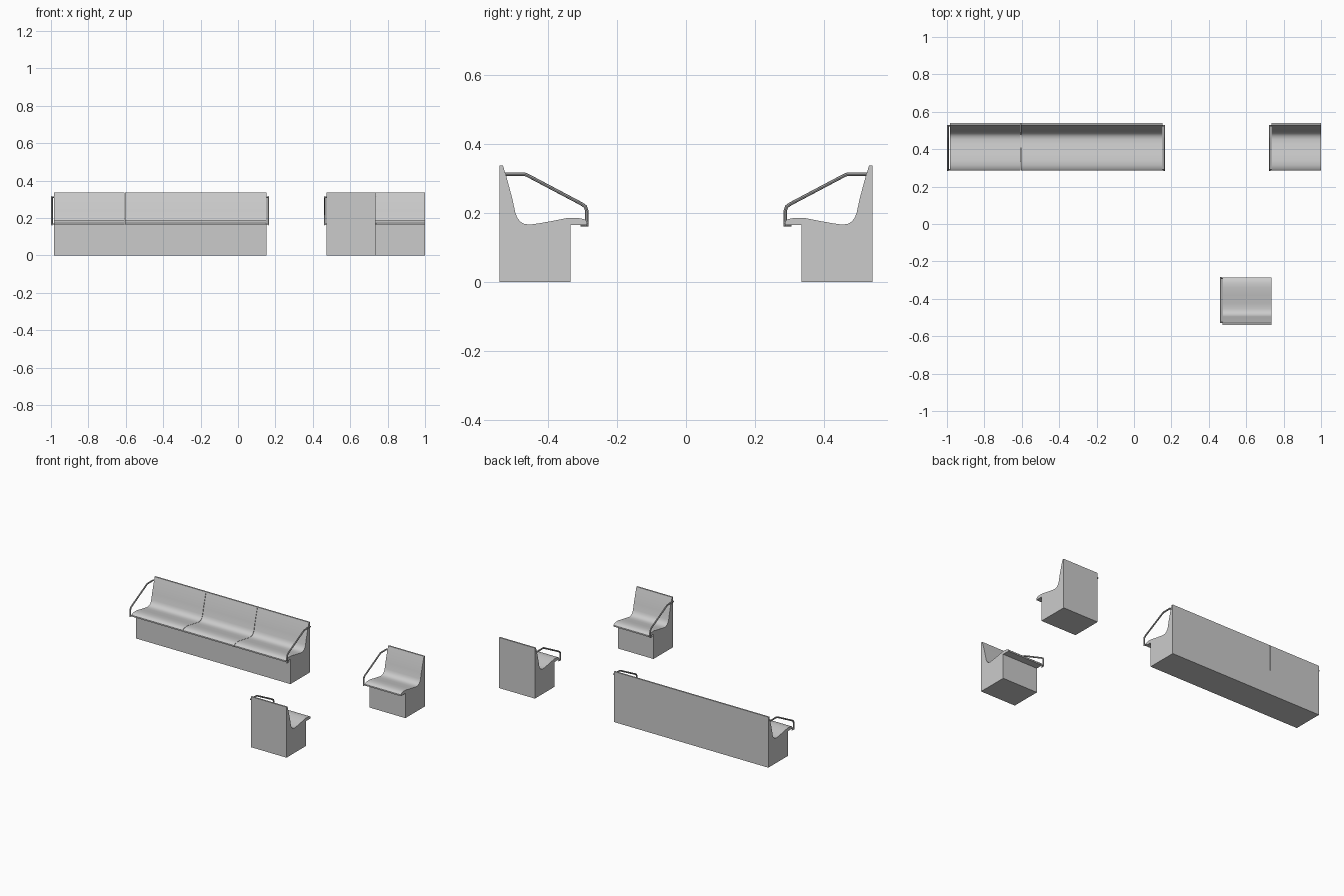
import bpy, bmesh
from mathutils import Vector

old = bpy.data.objects.get("Cube")
if old:
    bpy.data.objects.remove(old, do_unlink=True)


def material(name, value):
    m = bpy.data.materials.new(name)
    m.use_nodes = True
    colour = (value, value, value, 1)
    m.diffuse_color = colour
    m.node_tree.nodes["Principled BSDF"].inputs["Base Color"].default_value = colour
    return m


GREY = material("light grey", 0.6)
METAL = material("rail grey", 0.45)

# Seat shell section as (depth, height): depth runs from the back towards the sitter
CURVE = [(0.53, 0.337), (0.52, 0.305), (0.511, 0.272), (0.502, 0.238), (0.494, 0.2),
         (0.489, 0.187), (0.481, 0.176), (0.47, 0.169), (0.453, 0.166), (0.425, 0.17),
         (0.38, 0.178), (0.34, 0.186), (0.315, 0.186), (0.295, 0.182), (0.286, 0.174)]
SHELL = [(0.54, 0.165), (0.54, 0.337)] + CURVE + [(0.286, 0.165)]
BASE = [(0.54, 0), (0.54, 0.165), (0.335, 0.165), (0.335, 0)]
RAIL = [(0.53, 0.312), (0.467, 0.312), (0.459, 0.309), (0.302, 0.226),
        (0.291, 0.218), (0.287, 0.205), (0.287, 0.164)]


def extrude(name, section, x0, x1, facing):
    """Sweep a side section along x; facing = 1 looks to the front, -1 to the rear."""
    bm = bmesh.new()
    face = bm.faces.new([bm.verts.new((x0, y * facing, z)) for y, z in section])
    swept = bmesh.ops.extrude_face_region(bm, geom=[face])["geom"]
    moved = [v for v in swept if isinstance(v, bmesh.types.BMVert)]
    bmesh.ops.translate(bm, verts=moved, vec=(x1 - x0, 0, 0))
    bmesh.ops.recalc_face_normals(bm, faces=bm.faces)
    mesh = bpy.data.meshes.new(name)
    bm.to_mesh(mesh)
    bm.free()
    mesh.materials.append(GREY)
    obj = bpy.data.objects.new(name, mesh)
    bpy.context.collection.objects.link(obj)
    smooth(obj)


def smooth(obj):
    bpy.ops.object.select_all(action="DESELECT")
    obj.select_set(True)
    bpy.context.view_layer.objects.active = obj
    bpy.ops.object.shade_smooth_by_angle(angle=0.6)


def tube(name, points, radius):
    """Round bar through the given points, turned into a mesh."""
    curve = bpy.data.curves.new(name, "CURVE")
    curve.dimensions = "3D"
    curve.bevel_depth = radius
    curve.bevel_resolution = 2
    curve.use_fill_caps = True
    line = curve.splines.new("POLY")
    line.points.add(len(points) - 1)
    for p, co in zip(line.points, points):
        p.co = (*co, 1)
    curve.materials.append(METAL)
    obj = bpy.data.objects.new(name, curve)
    bpy.context.collection.objects.link(obj)
    bpy.ops.object.select_all(action="DESELECT")
    obj.select_set(True)
    bpy.context.view_layer.objects.active = obj
    bpy.ops.object.convert(target="MESH")
    smooth(bpy.context.object)


def armrest(name, edge, side, facing):
    """Bent rail just outside a seat end, with pins into the seat."""
    x = edge + side * 0.01
    tube(name + "_rail", [(x, y * facing, z) for y, z in RAIL], 0.005)
    for part, (y, z) in (("upper_pin", (0.526, 0.312)), ("lower_pin", (0.289, 0.168))):
        tube(name + "_" + part, [(x, y * facing, z), (edge - side * 0.006, y * facing, z)], 0.004)
    # Foot flange under the front lip
    foot = [(x, 0.283 * facing, 0.164), (x, 0.305 * facing, 0.164)]
    tube(name + "_foot", foot, 0.0035)


def seating(name, x0, x1, places, facing, rail_sides):
    extrude(name + "_base", BASE, x0, x1, facing)
    width = (x1 - x0) / places
    gap = 0.001
    for i in range(places):
        left = x0 + i * width + (gap if i else 0)
        right = x0 + (i + 1) * width - (gap if i < places - 1 else 0)
        extrude(f"{name}_seat_{i + 1}", SHELL, left, right, facing)
    for side in rail_sides:
        label = "left" if side > 0 else "right"
        armrest(f"{name}_{label}_armrest", x1 if side > 0 else x0, side, facing)


seating("long_bench", -0.985, 0.152, 3, 1, (-1, 1))
seating("single_seat", 0.736, 1.0, 1, 1, (-1,))
seating("reversed_seat", 0.474, 0.736, 1, -1, (-1,))
